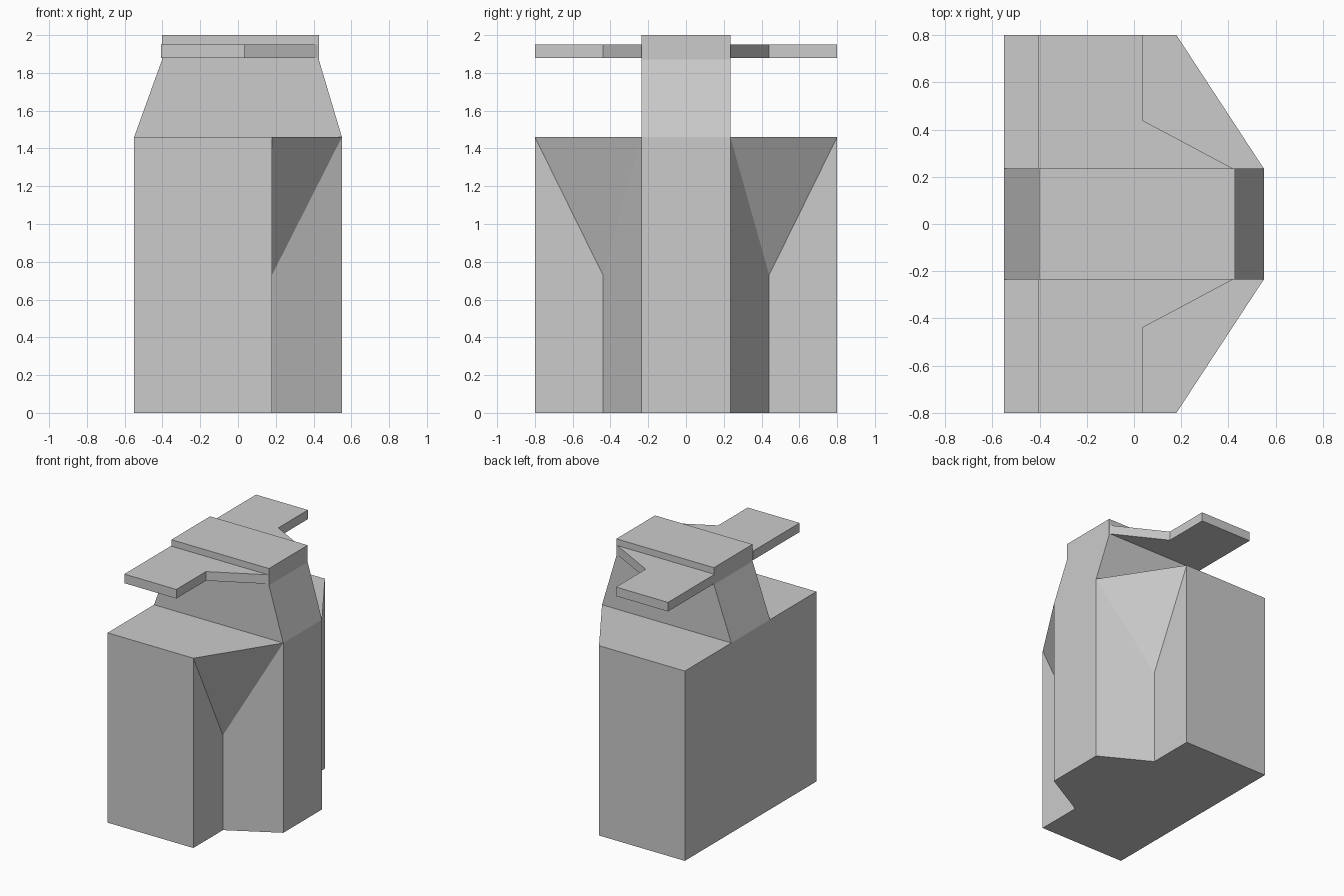
import bpy

if "Cube" in bpy.data.objects:
    bpy.data.objects.remove(bpy.data.objects["Cube"])


def make_object(name, verts, faces, mirror=False):
    mesh = bpy.data.meshes.new(name)
    mesh.from_pydata(verts, [], faces)
    mesh.update()
    obj = bpy.data.objects.new(name, mesh)
    bpy.context.collection.objects.link(obj)
    bpy.context.view_layer.objects.active = obj
    bpy.ops.object.select_all(action='DESELECT')
    obj.select_set(True)
    bpy.ops.object.mode_set(mode='EDIT')
    bpy.ops.mesh.select_all(action='SELECT')
    bpy.ops.mesh.normals_make_consistent(inside=False)
    bpy.ops.object.mode_set(mode='OBJECT')
    if mirror:
        mod = obj.modifiers.new("Mirror", 'MIRROR')
        mod.use_axis = (False, True, False)
        mod.use_clip = True
    return obj


def prism(name, outline, place, low, high, mirror=False):
    """Extrude a closed 2D outline between two levels."""
    n = len(outline)
    verts = [place(a, b, t) for t in (low, high) for a, b in outline]
    faces = [tuple(range(n))[::-1], tuple(range(n, 2 * n))]
    faces += [(i, (i + 1) % n, n + (i + 1) % n, n + i) for i in range(n)]
    return make_object(name, verts, faces, mirror)


BACK, FRONT, STEP = -0.55, 0.55, 0.18
SIDE, NOTCH, NECK = -0.8, -0.44, -0.235
TOP, NOTCH_TOP = 1.46, 0.73

# Body half: notched base, full top, sloping triangle over the notch
base = [(BACK, 0), (BACK, SIDE), (STEP, SIDE), (STEP, NOTCH), (FRONT, NECK), (FRONT, 0)]
body_verts = [(x, y, 0) for x, y in base]
body_verts += [(x, y, NOTCH_TOP if y == NOTCH else TOP) for x, y in base]
body_faces = [(5, 4, 3, 2, 1, 0), (6, 7, 8, 10, 11), (8, 9, 10)]
body_faces += [(i, i + 1, i + 7, i + 6) for i in range(5)]
make_object("body", body_verts, body_faces, mirror=True)

# Tapered neck with flat cap
neck_profile = [(-0.55, TOP), (0.55, TOP), (0.428, 1.87), (0.428, 2.0),
                (-0.402, 2.0), (-0.402, 1.87)]
prism("neck", neck_profile, lambda a, b, t: (a, t, b), NECK, -NECK)

# Thin wing plates on both sides of the neck
wing_outline = [(-0.407, NECK), (-0.407, SIDE), (0.035, SIDE), (0.035, NOTCH), (0.42, NECK)]
prism("wing_plates", wing_outline, lambda a, b, t: (a, b, t), 1.88, 1.95, mirror=True)
